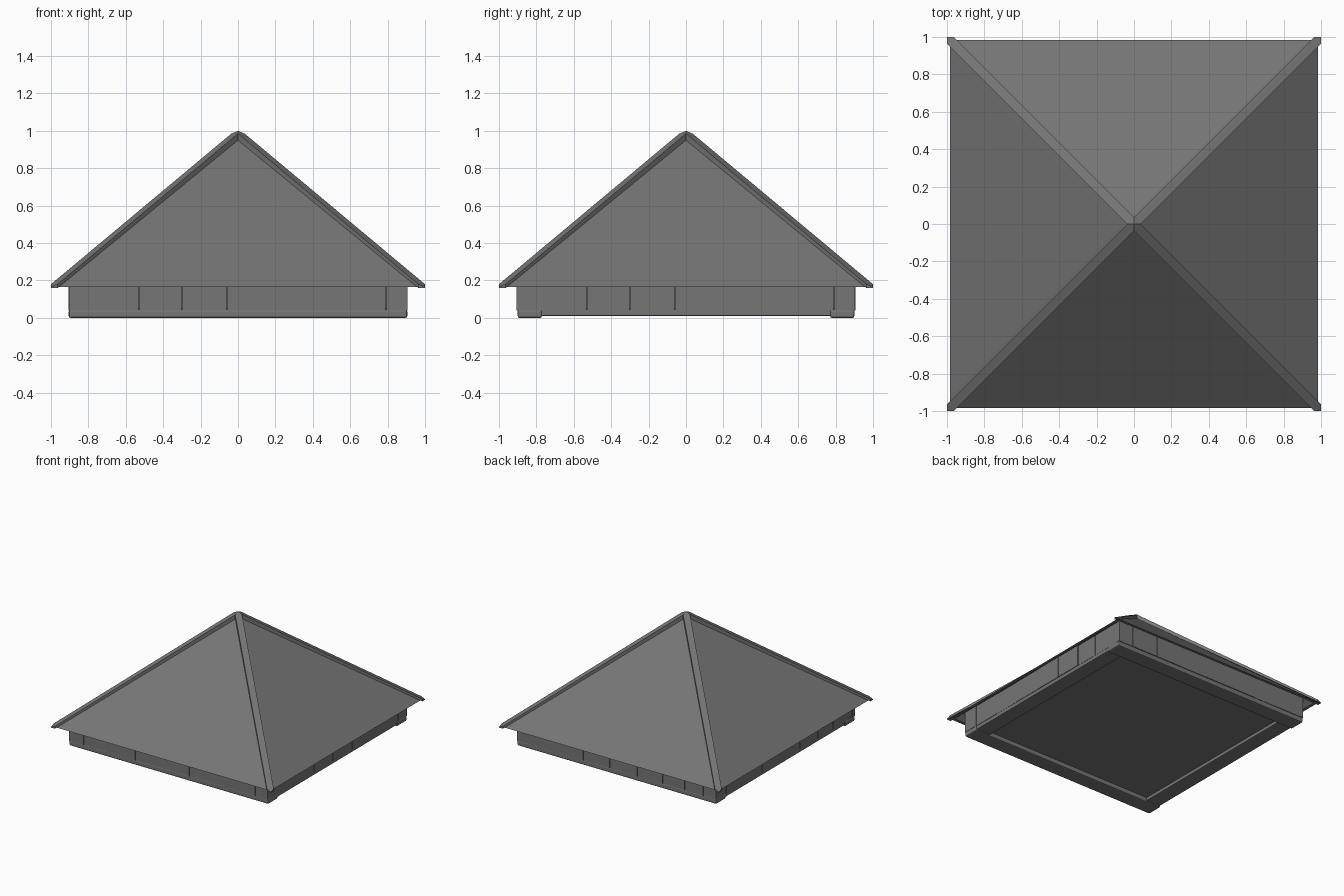
import bpy, bmesh, math, random
from mathutils import Matrix, Vector

if "Cube" in bpy.data.objects:
    bpy.data.objects.remove(bpy.data.objects["Cube"])

random.seed(4)
grey = bpy.data.materials.new("dark grey")
grey.diffuse_color = (0.18, 0.18, 0.18, 1)
grey.use_nodes = True
grey.node_tree.nodes["Principled BSDF"].inputs["Base Color"].default_value = grey.diffuse_color


def finish(bm, name, bevel=0.0):
    bmesh.ops.recalc_face_normals(bm, faces=bm.faces)
    me = bpy.data.meshes.new(name)
    bm.to_mesh(me)
    bm.free()
    me.materials.append(grey)
    ob = bpy.data.objects.new(name, me)
    bpy.context.collection.objects.link(ob)
    if bevel:
        m = ob.modifiers.new("bevel", 'BEVEL')
        m.width = bevel
        m.segments = 2
    return ob


def add_box(bm, lo, hi, turn=0.0):
    lo, hi = Vector(lo), Vector(hi)
    mat = (Matrix.Rotation(turn, 4, 'Z') @ Matrix.Translation((lo + hi) / 2)
           @ Matrix.Diagonal((*(hi - lo), 1)))
    bmesh.ops.create_cube(bm, size=1, matrix=mat)


# Thin sloping roof shell, open underneath
bm = bmesh.new()
rings = []
for half, top in ((0.985, 0.98), (0.962, 0.955)):
    ring = [bm.verts.new((sx * half, sy * half, 0.165))
            for sx, sy in ((-1, -1), (1, -1), (1, 1), (-1, 1))]
    apex = bm.verts.new((0, 0, top))
    for i in range(4):
        bm.faces.new((ring[i], ring[(i + 1) % 4], apex))
    rings.append(ring)
for i in range(4):
    j = (i + 1) % 4
    bm.faces.new((rings[0][i], rings[0][j], rings[1][j], rings[1][i]))
finish(bm, "roof")

# Flat-topped hip caps from each corner to the peak
W = 0.036
for k in range(4):
    bm = bmesh.new()
    outline = [(0, 0), (W, 0), (1, 1 - W), (1, 1), (1 - W, 1), (0, W)]
    top, low = [], []
    for x, y in outline:
        z = 1 - 0.835 * (x + y) / 2
        top.append(bm.verts.new((x, y, z)))
        low.append(bm.verts.new((x, y, max(z - 0.035, 0.16))))
    bm.faces.new(top)
    bm.faces.new(low)
    for i in range(6):
        j = (i + 1) % 6
        bm.faces.new((top[i], top[j], low[j], low[i]))
    bmesh.ops.rotate(bm, verts=bm.verts, matrix=Matrix.Rotation(k * math.pi / 2, 3, 'Z'))
    finish(bm, "hip_cap")

# Upright wall boards, very slightly uneven
seams = [-0.905, -0.77, -0.53, -0.30, -0.06, 0.19, 0.42, 0.62, 0.79, 0.905]
bm = bmesh.new()
for k in range(4):
    for a, b in zip(seams, seams[1:]):
        out = 0.905 - random.choice((0, 0.002, 0.004))
        add_box(bm, (a + 0.001, -out, 0.04), (b - 0.001, -0.87, 0.212), k * math.pi / 2)
finish(bm, "wall_boards")

# Rounded bottom beams: front and back sit lower than the side ones
for s in (-1, 1):
    bm = bmesh.new()
    ys = sorted((s * 0.77, s * 0.9))
    add_box(bm, (-0.905, ys[0], 0), (0.905, ys[1], 0.045))
    finish(bm, "cross_beam", 0.01)
    bm = bmesh.new()
    add_box(bm, (ys[0], -0.775, 0.01), (ys[1], 0.775, 0.045))
    finish(bm, "side_beam", 0.006)

# Flat ceiling panel closing the underside
bm = bmesh.new()
add_box(bm, (-0.88, -0.88, 0.036), (0.88, 0.88, 0.05))
finish(bm, "ceiling_panel")
